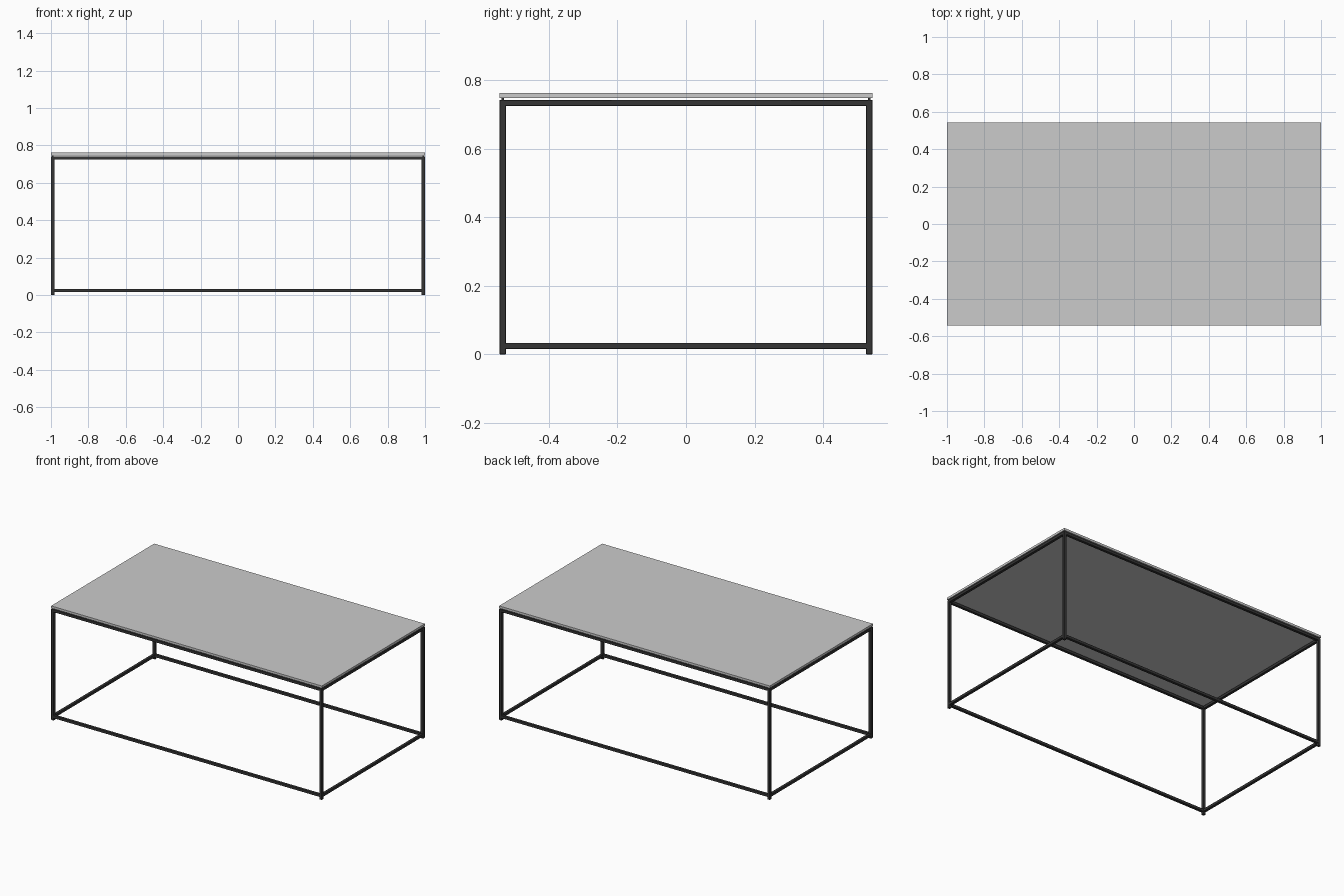
import bpy

if "Cube" in bpy.data.objects:
    bpy.data.objects.remove(bpy.data.objects["Cube"])

HX, HY = 1.0, 0.544      # half size of the table
T = 0.019                # square tube thickness
CX, CY = HX - T / 2, HY - T / 2

dark = bpy.data.materials.new("dark_metal")
dark.diffuse_color = (0.035, 0.035, 0.035, 1)
dark.use_nodes = True
dark.node_tree.nodes["Principled BSDF"].inputs["Base Color"].default_value = dark.diffuse_color


def box(name, center, size, bevel=0.0, mat=None):
    bpy.ops.mesh.primitive_cube_add(size=1, location=center)
    ob = bpy.context.object
    ob.name = name
    ob.scale = size
    bpy.ops.object.transform_apply(location=False, rotation=False, scale=True)
    if bevel:
        mod = ob.modifiers.new("bevel", 'BEVEL')
        mod.width = bevel
        mod.segments = 2
        bpy.ops.object.shade_smooth_by_angle()
    if mat:
        ob.data.materials.append(mat)
    return ob


# Table top slab
box("table_top", (0, 0, 0.7545), (2 * HX, 2 * HY, 0.015))

# Legs, each with a small spacer carrying the slab
for sx, xn in ((-1, "left"), (1, "right")):
    for sy, yn in ((-1, "front"), (1, "back")):
        box(f"{yn}_{xn}_leg", (sx * CX, sy * CY, 0.371), (T, T, 0.742), 0.002, dark)
        box(f"{yn}_{xn}_spacer", (sx * CX, sy * CY, 0.744), (0.008, 0.008, 0.007), 0, dark)

# Upper and lower rails joining the legs
for z, zn in ((0.0245, "lower"), (0.733, "upper")):
    for s, yn in ((-1, "front"), (1, "back")):
        box(f"{zn}_{yn}_rail", (0, s * CY, z), (2 * CX, T - 0.0005, T - 0.001), 0.002, dark)
    for s, xn in ((-1, "left"), (1, "right")):
        box(f"{zn}_{xn}_rail", (s * CX, 0, z), (T - 0.0005, 2 * CY, T - 0.001), 0.002, dark)
